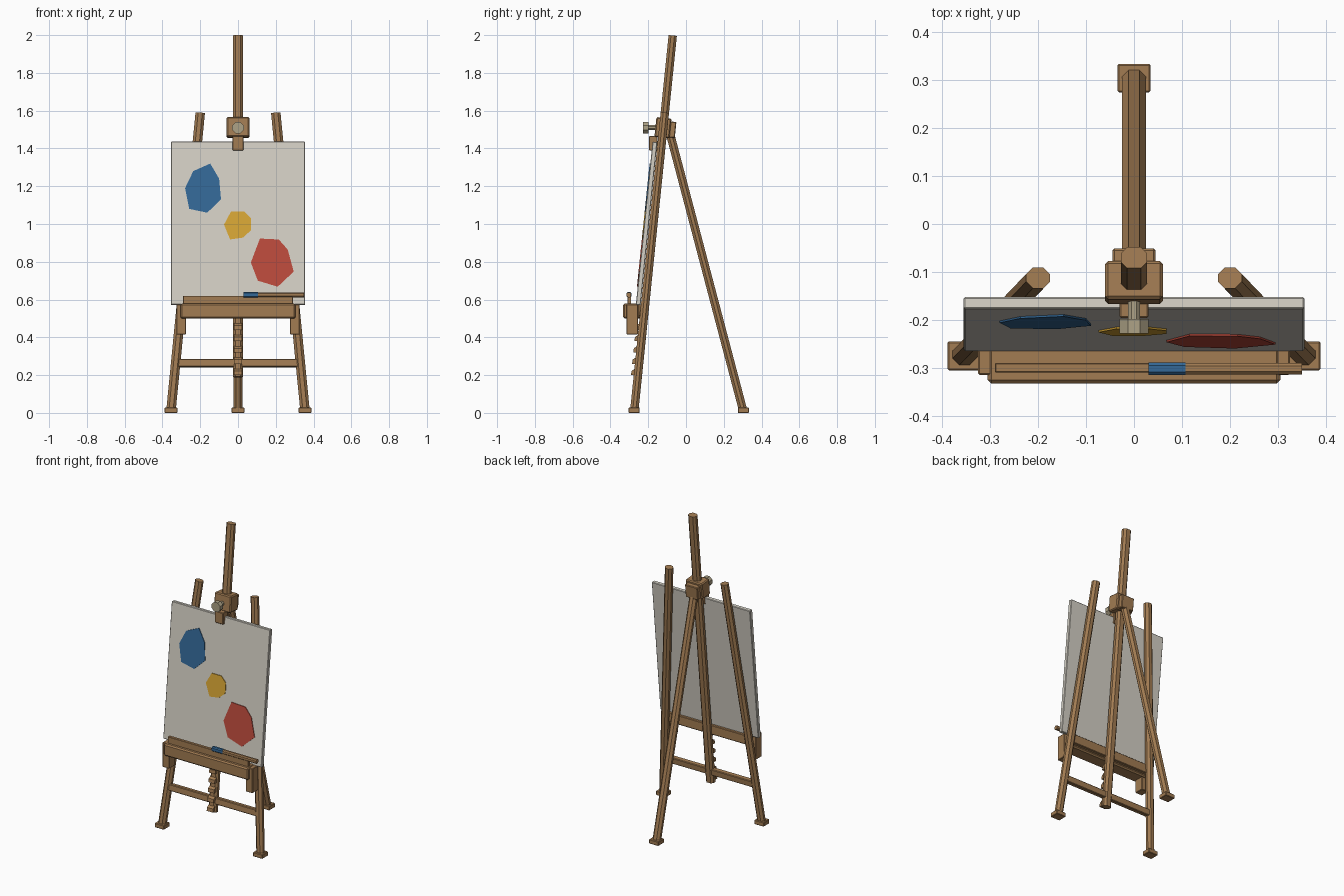
import bpy, bmesh, math
from mathutils import Vector, Matrix

if "Cube" in bpy.data.objects:
    bpy.data.objects.remove(bpy.data.objects["Cube"])

SLOPE = 0.1025                      # backward lean of the front frame
TILT = -math.atan(SLOPE)


def material(name, rgb):
    m = bpy.data.materials.new(name)
    m.diffuse_color = (*rgb, 1)
    m.use_nodes = True
    m.node_tree.nodes["Principled BSDF"].inputs["Base Color"].default_value = m.diffuse_color
    return m


WOOD = material("wood", (0.36, 0.20, 0.085))
CANVAS = material("canvas white", (0.66, 0.63, 0.56))
METAL = material("pale metal", (0.42, 0.36, 0.24))
BLUE = material("blue paint", (0.034, 0.14, 0.31))
YELLOW = material("yellow paint", (0.68, 0.38, 0.036))
RED = material("red paint", (0.50, 0.07, 0.046))


def plane_y(z):
    return -0.275 + SLOPE * z


def finish(name, bm, mat):
    bmesh.ops.recalc_face_normals(bm, faces=bm.faces)
    me = bpy.data.meshes.new(name)
    bm.to_mesh(me)
    bm.free()
    me.materials.append(mat)
    ob = bpy.data.objects.new(name, me)
    bpy.context.collection.objects.link(ob)
    return ob


def prism(name, pts, direction, mat, matrix=None):
    """Extrude a closed outline along a direction."""
    bm = bmesh.new()
    face = bm.faces.new([bm.verts.new(p) for p in pts])
    ext = bmesh.ops.extrude_face_region(bm, geom=[face])
    vs = [g for g in ext["geom"] if isinstance(g, bmesh.types.BMVert)]
    bmesh.ops.translate(bm, verts=vs, vec=direction)
    if matrix:
        bm.transform(matrix)
    return finish(name, bm, mat)


def beam(name, p0, p1, w, d, c=0.013, mat=WOOD):
    """Chamfered eight-sided bar between two points."""
    p0, p1 = Vector(p0), Vector(p1)
    axis = p1 - p0
    z = axis.normalized()
    x = Vector((0, 1, 0)).cross(z).normalized()
    y = z.cross(x)
    a, b = w / 2, d / 2
    outline = [(a, -b + c), (a, b - c), (a - c, b), (-a + c, b),
               (-a, b - c), (-a, -b + c), (-a + c, -b), (a - c, -b)]
    return prism(name, [p0 + x * u + y * v for u, v in outline], axis, mat)


def box(name, center, size, bevel=0.0, tilt=0.0, mat=WOOD):
    bm = bmesh.new()
    bmesh.ops.create_cube(bm, size=1)
    bm.transform(Matrix.Diagonal((*size, 1)))
    if bevel:
        bmesh.ops.bevel(bm, geom=bm.edges[:], offset=bevel, segments=1, affect='EDGES')
    bm.transform(Matrix.Translation(center) @ Matrix.Rotation(tilt, 4, 'X'))
    return finish(name, bm, mat)


def knob_part(name, y0, y1, r, sides, z=1.51):
    pts = [(r * math.cos(math.tau * (i + 0.5) / sides), y0,
            z + r * math.sin(math.tau * (i + 0.5) / sides)) for i in range(sides)]
    return prism(name, pts, (0, y1 - y0, 0), METAL)


# Front legs, feet and shelf brackets, mirrored
for side, s in (("left", -1), ("right", 1)):
    beam(f"front_leg_{side}", (s * 0.355, plane_y(0.01), 0.01),
         (s * 0.20, plane_y(1.588), 1.588), 0.05, 0.044, 0.014)
    box(f"front_foot_{side}", (s * 0.355, -0.275, 0.014), (0.068, 0.06, 0.028), 0.003)
    box(f"shelf_bracket_{side}", (s * 0.30, -0.285, 0.495), (0.05, 0.06, 0.16), 0.003)

# Rear leg and foot
beam("rear_leg", (0, 0.303, 0.01), (0, -0.085, 1.48), 0.05, 0.044, 0.014)
box("rear_foot", (0, 0.304, 0.014), (0.068, 0.06, 0.028), 0.003)

# Centre mast with ratchet teeth
beam("mast", (0, plane_y(0.19), 0.19), (0, plane_y(1.998), 1.998), 0.055, 0.044, 0.013)
for i in range(6):
    z = 0.20 + i * 0.06
    y = plane_y(z) - 0.019
    prism(f"ratchet_tooth_{i + 1}",
          [(-0.022, y, z), (-0.022, y - 0.018, z), (-0.022, y - 0.015, z + 0.022),
           (-0.022, y + 0.004, z + 0.035)], (0.044, 0, 0), WOOD)

# Lower crossbar
box("crossbar", (0, plane_y(0.263), 0.263), (0.65, 0.032, 0.042), 0.004, TILT)

# Shelf, lip and brush
box("shelf", (0, -0.288, 0.539), (0.61, 0.09, 0.078), 0.008)
box("shelf_back_rail", (0, -0.238, 0.545), (0.61, 0.03, 0.06), 0.003)
box("shelf_lip", (0, -0.30, 0.597), (0.58, 0.02, 0.046), 0.002)
beam("brush_handle", (0.105, -0.302, 0.625), (0.35, -0.302, 0.625), 0.026, 0.024, 0.006)
beam("brush_tip", (0.03, -0.302, 0.625), (0.107, -0.302, 0.625), 0.029, 0.026, 0.006, BLUE)

# Canvas panel
zc = 1.003
box("canvas", (0, plane_y(zc) + 0.0325 - 0.069, zc), (0.71, 0.025, 0.868), 0.003, TILT, CANVAS)


def canvas_front(z):
    return plane_y(z) - 0.0491


# Paint dabs as thin plates lying on the canvas
dabs = {
    "blue_dab": (BLUE, [(-0.147, 1.32), (-0.10, 1.24), (-0.09, 1.13), (-0.163, 1.06),
                        (-0.258, 1.08), (-0.28, 1.19), (-0.237, 1.28)]),
    "yellow_dab": (YELLOW, [(-0.037, 1.066), (0.032, 1.066), (0.068, 1.03), (0.068, 0.966),
                            (0.026, 0.928), (-0.042, 0.918), (-0.074, 0.997)]),
    "red_dab": (RED, [(0.116, 0.923), (0.216, 0.918), (0.263, 0.865), (0.295, 0.748),
                      (0.21, 0.668), (0.105, 0.70), (0.068, 0.796)]),
}
for name, (mat, pts) in dabs.items():
    prism(name, [(x, canvas_front(z) - 0.004, z) for x, z in pts], (0, 0.006, 0), mat)

# Top clamp: block, hinge, clip and knob
box("clamp_block", (0, -0.122, 1.51), (0.12, 0.08, 0.105), 0.006, TILT)
box("rear_hinge", (0, -0.08, 1.50), (0.09, 0.05, 0.085), 0.004, TILT)
box("canvas_clip", (0, -0.173, 1.428), (0.06, 0.046, 0.076), 0.003)
knob_part("knob_shaft", -0.205, -0.14, 0.014, 8)
knob_part("knob", -0.228, -0.198, 0.033, 8)
